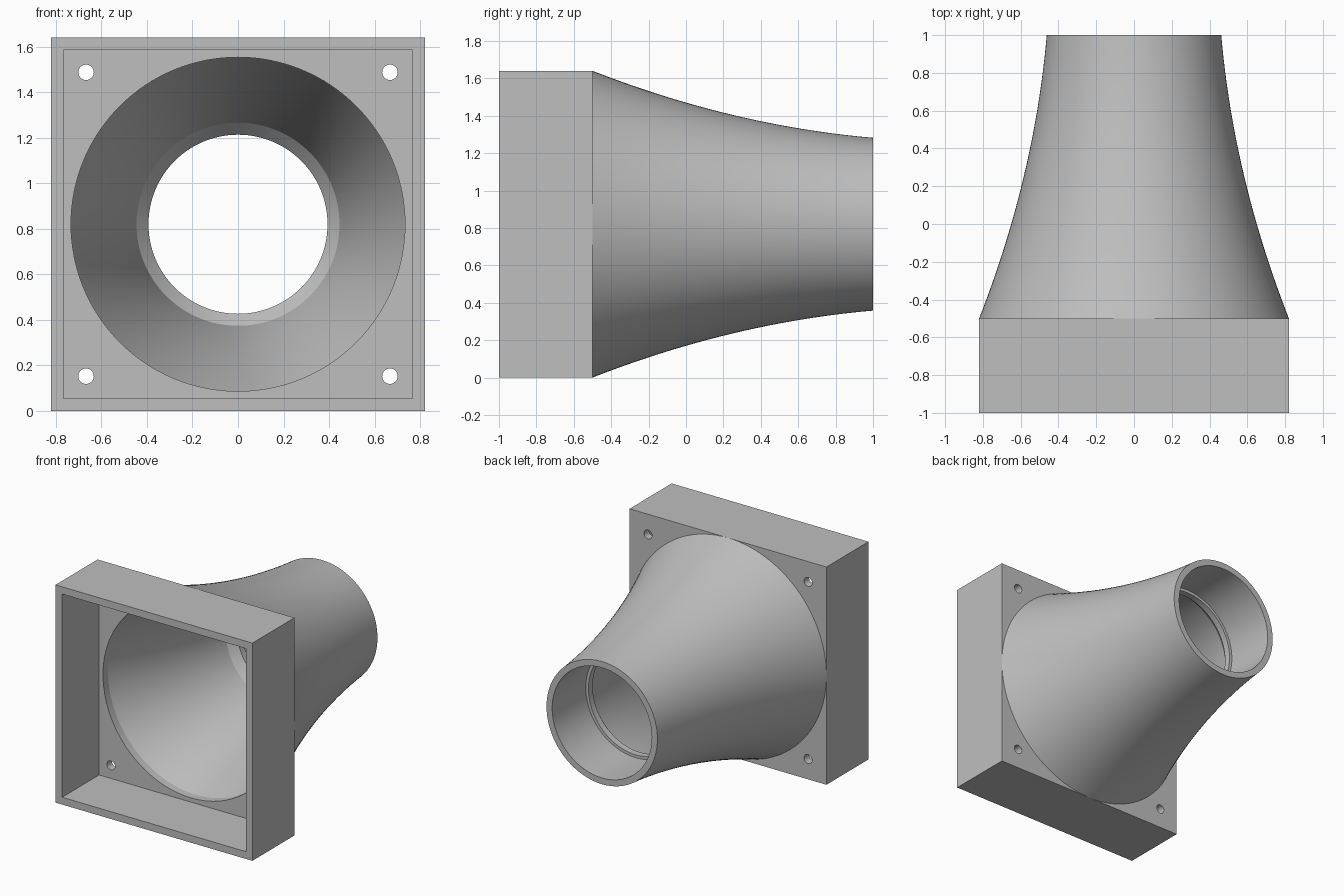
import bpy, bmesh, math
from mathutils import Vector

cube = bpy.data.objects.get("Cube")
if cube:
    bpy.data.objects.remove(cube)

HALF, WALL = 0.82, 0.055           # half width of the square housing, wall thickness
BACK, FLOOR = -0.5, -0.56          # rear and front of the mounting plate
BORE, OFFSET = 0.733, 0.087        # plate opening, funnel wall thickness

grey = bpy.data.materials.new("plain grey")
grey.use_nodes = True
colour = (0.52, 0.52, 0.52, 1)
grey.diffuse_color = colour
grey.node_tree.nodes["Principled BSDF"].inputs["Base Color"].default_value = colour


def box(name, half, y0, y1):
    bpy.ops.mesh.primitive_cube_add(size=1, location=(0, (y0 + y1) / 2, HALF))
    ob = bpy.context.object
    ob.name = name
    ob.scale = (2 * half, y1 - y0, 2 * half)
    bpy.ops.object.transform_apply(location=False, rotation=False, scale=True)
    ob.data.materials.append(grey)
    return ob


def rod(name, radius, x, z, sides):
    bpy.ops.mesh.primitive_cylinder_add(
        vertices=sides, radius=radius, depth=0.4,
        location=(x, BACK, z), rotation=(math.pi / 2, 0, 0))
    ob = bpy.context.object
    ob.name = name
    ob.data.materials.append(grey)
    return ob


def cut(target, cutter):
    cutter.hide_render = True
    mod = target.modifiers.new("cut", "BOOLEAN")
    mod.operation, mod.solver, mod.object = "DIFFERENCE", "EXACT", cutter
    bpy.context.view_layer.objects.active = target
    bpy.ops.object.modifier_apply(modifier=mod.name)
    bpy.data.objects.remove(cutter)


def smooth(ob):
    bpy.ops.object.select_all(action="DESELECT")
    ob.select_set(True)
    bpy.context.view_layer.objects.active = ob
    bpy.ops.object.shade_smooth_by_angle(angle=math.radians(25))


# Square housing: open front, round opening and four bolt holes in the plate
housing = box("square_housing", HALF, -1, BACK)
cut(housing, box("cavity_cutter", HALF - WALL, -1.2, FLOOR))
cut(housing, rod("bore_cutter", BORE, 0, HALF, 128))
for sx in (-1, 1):
    for sz in (-1, 1):
        cut(housing, rod("bolt_cutter", 0.034, sx * 0.667, HALF + sz * 0.667, 24))
smooth(housing)


# Flared funnel: revolved wall with a chamfered stop ring and a rear hose socket
def flare(y):
    t = (y - BACK) / 1.5
    return HALF - 0.586 * t + 0.228 * t * t


STEPS = 24
outer = [BACK + 1.5 * i / STEPS for i in range(STEPS + 1)]
inner = [0.49 - 0.99 * i / STEPS for i in range(STEPS + 1)]
profile = [(flare(y), y) for y in outer]
profile += [(0.415, 1), (0.415, 0.6), (0.393, 0.6), (0.393, 0.55)]
profile += [(flare(y) - OFFSET, y) for y in inner]

bm = bmesh.new()
verts = [bm.verts.new((r, y, 0)) for r, y in profile]
edges = [bm.edges.new(pair) for pair in zip(verts, verts[1:])]
bmesh.ops.spin(bm, geom=verts + edges, cent=Vector(), axis=(0, 1, 0),
               angle=math.tau, steps=128, use_merge=True)
bmesh.ops.remove_doubles(bm, verts=bm.verts, dist=1e-5)
bmesh.ops.recalc_face_normals(bm, faces=bm.faces)
# Make the outer skin face away from the axis
bm.faces.ensure_lookup_table()
skin = max(bm.faces, key=lambda f: Vector((f.calc_center_median().x, f.calc_center_median().z)).length)
mid = skin.calc_center_median()
if skin.normal.dot(Vector((mid.x, 0, mid.z))) < 0:
    bmesh.ops.reverse_faces(bm, faces=bm.faces)
mesh = bpy.data.meshes.new("flared_funnel")
bm.to_mesh(mesh)
bm.free()
mesh.materials.append(grey)
funnel = bpy.data.objects.new("flared_funnel", mesh)
funnel.location.z = HALF
bpy.context.collection.objects.link(funnel)
smooth(funnel)
